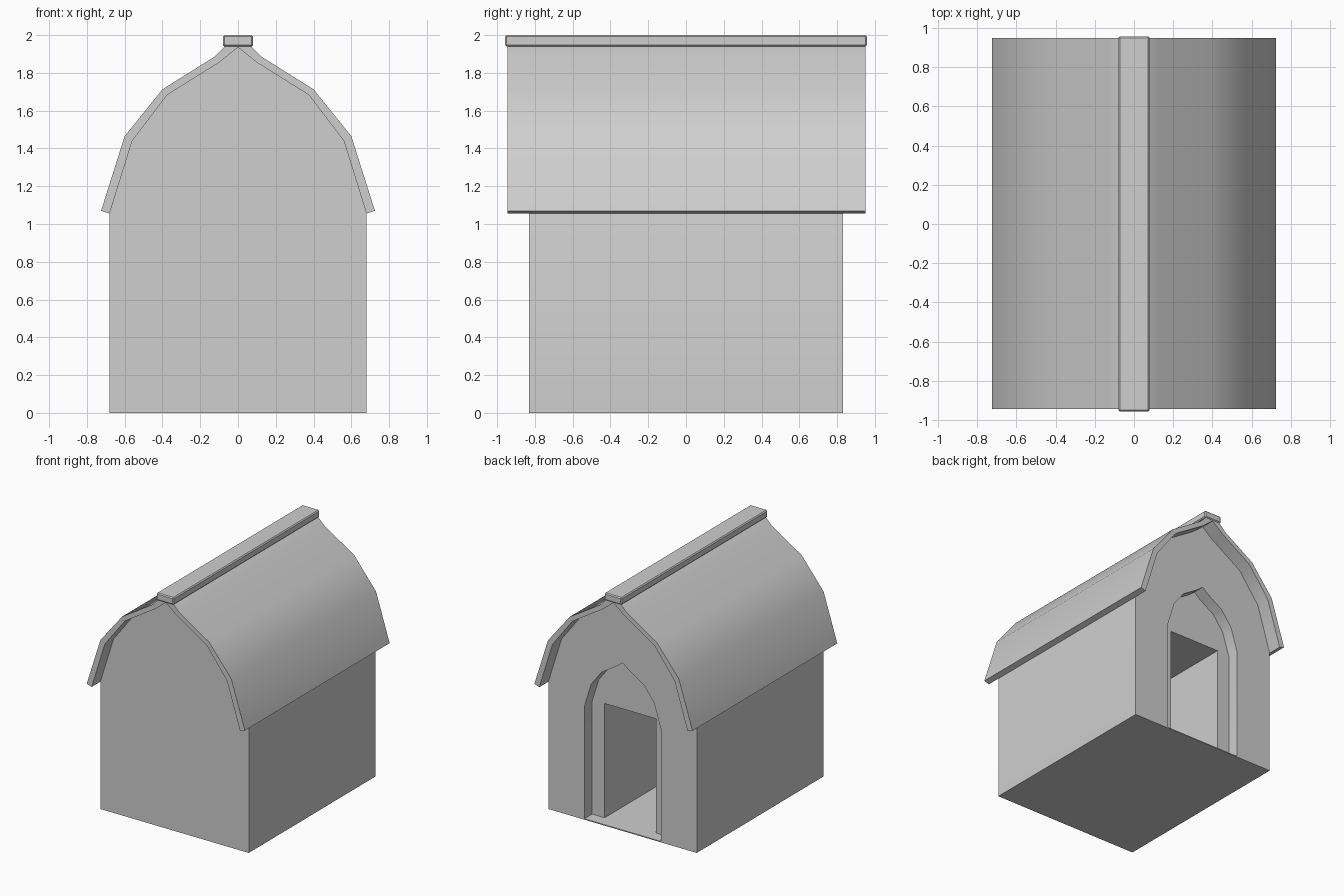
import bpy
import bmesh

if "Cube" in bpy.data.objects:
    bpy.data.objects.remove(bpy.data.objects["Cube"], do_unlink=True)

GREY = (0.62, 0.62, 0.62, 1.0)
grey = bpy.data.materials.new("plain_grey")
grey.use_nodes = True
grey.diffuse_color = GREY
grey.node_tree.nodes["Principled BSDF"].inputs["Base Color"].default_value = GREY


def mirrored(half):
    """Close a right-hand (x, z) half, listed bottom to top, across x = 0."""
    return half + [(-x, z) for x, z in reversed(half) if x > 0]


def prism(name, outline, y0, y1):
    """Extrude an (x, z) outline from y0 to y1."""
    bm = bmesh.new()
    face = bm.faces.new([bm.verts.new((x, y0, z)) for x, z in outline])
    grown = bmesh.ops.extrude_face_region(bm, geom=[face])["geom"]
    verts = [v for v in grown if isinstance(v, bmesh.types.BMVert)]
    bmesh.ops.translate(bm, verts=verts, vec=(0, y1 - y0, 0))
    bmesh.ops.recalc_face_normals(bm, faces=bm.faces[:])
    mesh = bpy.data.meshes.new(name)
    bm.to_mesh(mesh)
    bm.free()
    mesh.materials.append(grey)
    obj = bpy.data.objects.new(name, mesh)
    bpy.context.collection.objects.link(obj)
    return obj


def activate(obj):
    bpy.ops.object.select_all(action="DESELECT")
    obj.select_set(True)
    bpy.context.view_layer.objects.active = obj


def cut(obj, cutter):
    """Subtract a cutter and throw it away."""
    cutter.hide_render = True
    mod = obj.modifiers.new("cut", "BOOLEAN")
    mod.operation = "DIFFERENCE"
    mod.solver = "EXACT"
    mod.object = cutter
    activate(obj)
    bpy.ops.object.modifier_apply(modifier=mod.name)
    bpy.data.objects.remove(cutter, do_unlink=True)


# Barn-shaped curve shared by the roof underside, the gables and the doorway
under = [(0.68, 1.055), (0.56, 1.44), (0.375, 1.683), (0.1, 1.855), (0, 1.935)]
over = [(0.725, 1.07), (0.6, 1.465), (0.4, 1.713), (0.125, 1.885), (0.065, 1.945), (0, 1.965)]
WALL_Y, FLOOR = 0.83, 0.008

# Walls, one solid body with its gables tucked into the roof
walls = prism("walls", mirrored([(0.68, 0)] + [(x, z + 0.008) for x, z in under]),
              -WALL_Y, WALL_Y)

# Shallow arched recess around the doorway, a smaller copy of the gable curve
s = 0.515
arch = [(x * s, 0.94 + (z - 1.055) * s) for x, z in under]
cut(walls, prism("recess_cutter", mirrored([(0.35, FLOOR)] + arch), WALL_Y - 0.1, WALL_Y + 0.1))

# Square-topped room behind the recess
room = mirrored([(0.235, FLOOR), (0.235, 0.955)])
cut(walls, prism("room_cutter", room, -0.68, WALL_Y - 0.05))

# Curved roof shell, overhanging both gables
shell = mirrored(over) + [(-x, z) for x, z in mirrored(under)]
roof = prism("roof", shell, -0.945, 0.95)

# Ridge cap with softened edges
ridge = prism("ridge_cap", mirrored([(0.08, 1.94), (0.08, 2.0)]), -0.957, 0.957)
bevel = ridge.modifiers.new("soft_edges", "BEVEL")
bevel.width = 0.008
bevel.segments = 1

for part in (walls, roof):
    activate(part)
    bpy.ops.object.shade_smooth_by_angle()
